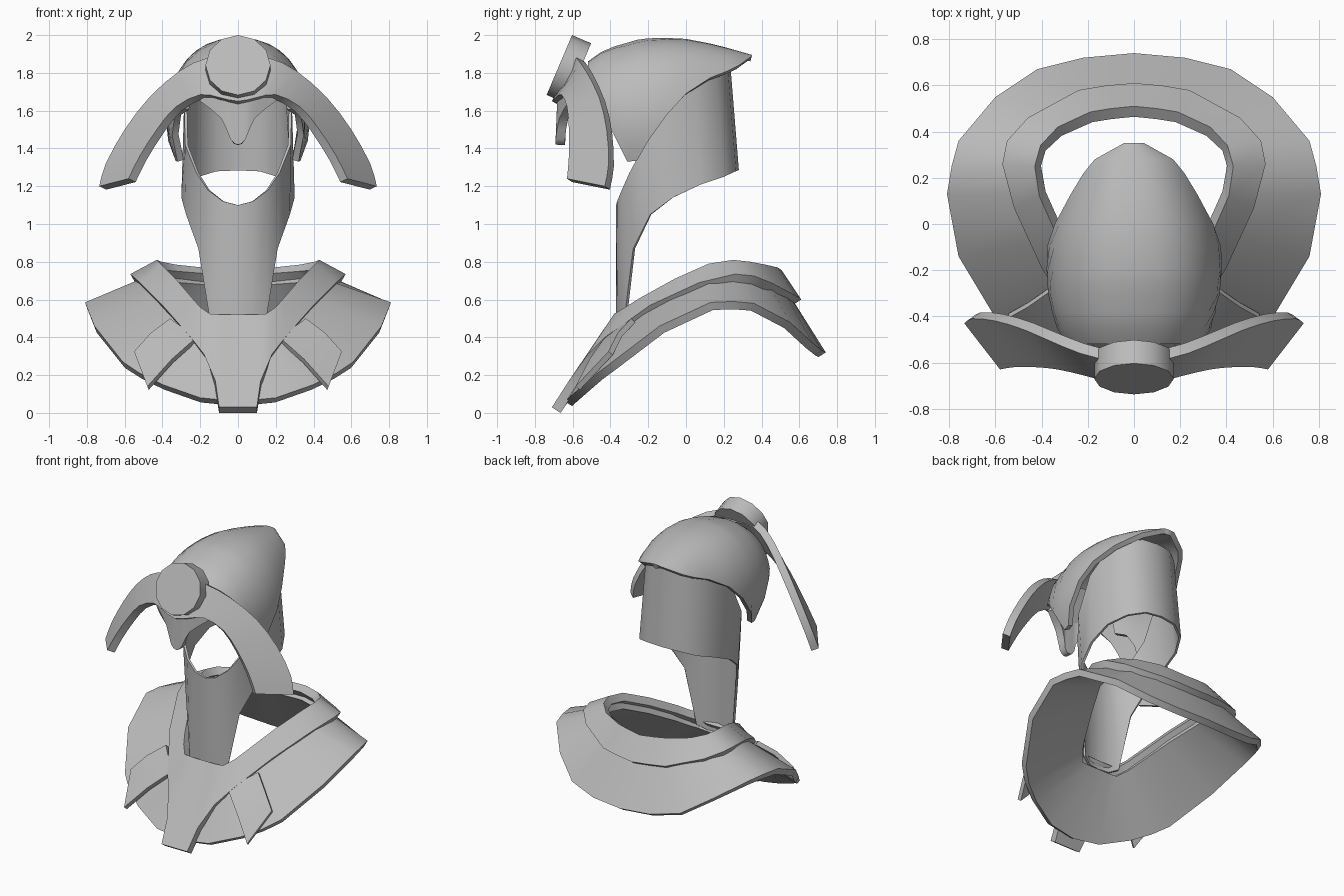
import bpy, bmesh, math
from mathutils import Vector

cube = bpy.data.objects.get("Cube")
if cube:
    bpy.data.objects.remove(cube, do_unlink=True)

metal = bpy.data.materials.new("grey_metal")
metal.use_nodes = True
GREY = (0.5, 0.5, 0.5, 1)
metal.diffuse_color = GREY
metal.node_tree.nodes["Principled BSDF"].inputs["Base Color"].default_value = GREY


def finish(obj, angle=45):
    obj.data.materials.append(metal)
    bpy.ops.object.select_all(action='DESELECT')
    obj.select_set(True)
    bpy.context.view_layer.objects.active = obj
    for mod in list(obj.modifiers):
        bpy.ops.object.modifier_apply(modifier=mod.name)
    bpy.ops.object.shade_smooth_by_angle(angle=math.radians(angle))


def both_sides(half):
    """Extend a half outline that starts on the centre line to the other side."""
    return [(-x, y, z) for x, y, z in reversed(half[1:])] + list(half)


def rounded(half):
    """Add a smooth midpoint between neighbouring points of a half outline."""
    pts = [Vector(p) for p in half]
    before = Vector((-pts[1].x, pts[1].y, pts[1].z))
    pts = [before] + pts + [2 * pts[-1] - pts[-2]]
    out = []
    for a, b, c, d in zip(pts, pts[1:], pts[2:], pts[3:]):
        out += [tuple(b), tuple((9 * (b + c) - a - d) / 16)]
    return out + [tuple(pts[-2])]


def shell(name, rows, thickness, inside, mirror=True):
    """Loft a sheet through rows of points and thicken it towards a point inside."""
    bm = bmesh.new()
    grid = [[bm.verts.new(p) for p in (both_sides(r) if mirror else r)] for r in rows]
    for a, b in zip(grid, grid[1:]):
        for i in range(len(a) - 1):
            bm.faces.new((a[i], a[i + 1], b[i + 1], b[i]))
    bmesh.ops.remove_doubles(bm, verts=bm.verts, dist=0.0005)
    bm.normal_update()
    centre = Vector(inside)
    facing = sum(f.normal.dot(f.calc_center_median() - centre) * f.calc_area() for f in bm.faces)
    if facing < 0:
        bmesh.ops.reverse_faces(bm, faces=bm.faces)
    mesh = bpy.data.meshes.new(name)
    bm.to_mesh(mesh)
    bm.free()
    obj = bpy.data.objects.new(name, mesh)
    bpy.context.collection.objects.link(obj)
    solid = obj.modifiers.new("thickness", 'SOLIDIFY')
    solid.thickness = thickness
    solid.offset = -1
    finish(obj)


# Collar: broad saddle-shaped base with a raised inner band and front tongue
collar_in = [(0, -.38, .52), (.08, -.38, .52), (.15, -.38, .525), (.2, -.32, .56),
             (.24, -.25, .605), (.33, -.06, .71), (.41, .12, .79), (.43, .25, .81),
             (.405, .34, .8), (.33, .42, .785), (.19, .485, .77), (.1, .5, .76),
             (0, .51, .75)]
band_out = [(0, -.71, .03), (.1, -.71, .03), (.12, -.62, .17), (.18, -.52, .31),
            (.25, -.43, .4), (.4, -.19, .57), (.52, .07, .69), (.57, .26, .735),
            (.55, .36, .725), (.46, .46, .685), (.24, .58, .62), (.12, .6, .61),
            (0, .61, .6)]
collar_out = [(0, -.64, .06), (.2, -.62, .08), (.4, -.54, .15), (.52, -.47, .21),
              (.61, -.39, .27), (.76, -.14, .46), (.81, .13, .585), (.79, .25, .59),
              (.76, .36, .58), (.6, .55, .48), (.42, .67, .37), (.22, .72, .33),
              (0, .74, .32)]
collar_low = [(x, y, z - .065) for x, y, z in collar_in]
shell("collar_base", [collar_low, collar_out], .045, (0, 0, 0))
shell("collar_band", [collar_in, band_out], .055, (0, 0, 0))

# Small overlapping plates on the front of the collar
for side, label in ((1, "left"), (-1, "right")):
    upper = [(.22, -.43, .4), (.35, -.51, .285), (.48, -.585, .14)]
    lower = [(.36, -.29, .5), (.46, -.36, .425), (.55, -.41, .325)]
    rows = [[(side * x, y, z) for x, y, z in r] for r in (upper, lower)]
    shell(label + "_collar_plate", rows, .03, (0, 0, 0), mirror=False)

# Face and neck guard: open at the face, long throat strip below
guard_low = [(0, -.37, .44), (.08, -.36, .44), (.145, -.33, .47), (.21, -.28, .87),
             (.275, -.19, 1.05), (.3, -.07, 1.14), (.29, .08, 1.21), (.225, .2, 1.25),
             (.12, .265, 1.28), (0, .28, 1.285)]
guard_top = [(0, -.37, 1.1), (.08, -.365, 1.12), (.16, -.34, 1.18), (.22, -.3, 1.27),
             (.28, -.22, 1.42), (.285, -.1, 1.65), (.26, .05, 1.78), (.2, .16, 1.82),
             (.11, .22, 1.84), (0, .235, 1.84)]
shell("neck_guard", [guard_low, guard_top], .015, (0, 0, 1.2))

# Dome: elliptical arches at steps of depth, cut off by the cheek-shaped rim
# Each station: depth, half width, ridge height, rim height
stations = [(-.52, .295, 1.86, 1.61), (-.45, .335, 1.91, 1.58), (-.38, .355, 1.94, 1.47),
            (-.31, .37, 1.96, 1.33), (-.26, .375, 1.975, 1.335), (-.2, .38, 1.983, 1.44),
            (-.1, .378, 1.985, 1.58), (0, .36, 1.98, 1.69), (.13, .32, 1.955, 1.775),
            (.22, .285, 1.932, 1.81), (.28, .26, 1.915, 1.84), (.35, .2, 1.895, 1.89)]
WAIST = 1.55
STEPS = 8
rows = []
for y, width, top, low in stations:
    end = math.acos((low - WAIST) / (top - WAIST))
    angles = [end * i / STEPS for i in range(STEPS + 1)]
    rows.append([(width * math.sin(t) ** .85, y, WAIST + (top - WAIST) * math.cos(t))
                 for t in angles])
shell("dome", rows, .035, (0, -.1, 1.6))

# Brow crest: sweeping horns on both sides, with a nose guard in the middle
crest_front = [(0, -.71, 1.65), (.1, -.69, 1.67), (.2, -.66, 1.685), (.33, -.63, 1.62),
               (.43, -.62, 1.5), (.52, -.62, 1.36), (.58, -.63, 1.24)]
crest_back = [(0, -.58, 1.88), (.16, -.58, 1.88), (.31, -.53, 1.81), (.47, -.46, 1.67),
              (.6, -.42, 1.5), (.7, -.41, 1.32), (.735, -.43, 1.2)]
shell("brow_crest", [rounded(crest_front), rounded(crest_back)], .05, (0, 0, 1.2))
nose_top = [(0, -.68, 1.67), (.05, -.68, 1.67), (.11, -.66, 1.68), (.2, -.62, 1.67)]
nose_low = [(0, -.69, 1.42), (.04, -.69, 1.45), (.09, -.67, 1.56), (.2, -.62, 1.65)]
shell("nose_guard", [rounded(nose_top), rounded(nose_low)], .05, (0, 0, 1.55))

# Round boss on the forehead
bpy.ops.mesh.primitive_cylinder_add(vertices=12, radius=.172, depth=.11,
                                    location=(0, -.62, 1.82),
                                    rotation=(math.radians(67), 0, 0))
boss = bpy.context.object
boss.name = "forehead_boss"
finish(boss)
